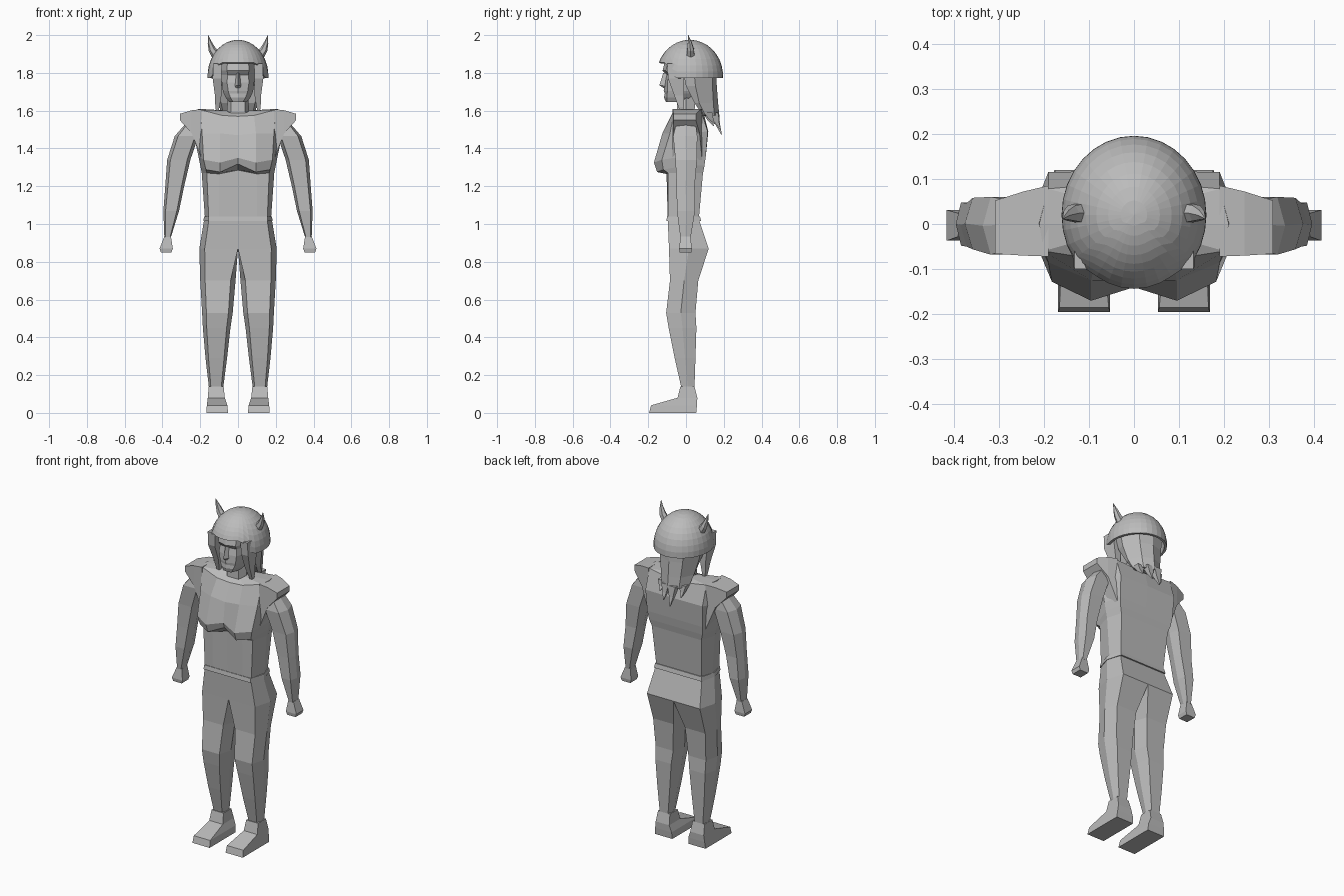
import bpy, bmesh, math

grey = bpy.data.materials.new("plain grey")
grey.diffuse_color = (0.5, 0.5, 0.5, 1)


def finish(name, bm, mirror):
    bmesh.ops.recalc_face_normals(bm, faces=bm.faces[:])
    me = bpy.data.meshes.new(name)
    bm.to_mesh(me)
    bm.free()
    me.materials.append(grey)
    ob = bpy.data.objects.new(name, me)
    bpy.context.collection.objects.link(ob)
    if mirror:
        mod = ob.modifiers.new("mirror", 'MIRROR')
        mod.use_clip = True
        mod.merge_threshold = 0.0005
    return ob


def skin(name, rings, closed=True, mirror=True):
    """Join rings of points with quads; cap both ends. Open rings are halves cut at x = 0."""
    bm = bmesh.new()
    rows = [[bm.verts.new(p) for p in r] for r in rings]
    n = len(rows[0])
    for a, b in zip(rows, rows[1:]):
        for i in range(n if closed else n - 1):
            j = (i + 1) % n
            bm.faces.new((a[i], a[j], b[j], b[i]))
    bm.faces.new(rows[0])
    bm.faces.new(rows[-1])
    return finish(name, bm, mirror)


def six(x0, x1, y0, y1, z, ci=0.14, co=0.14):
    """Six-sided limb section: flat front and back, pointed sides."""
    w, ym = x1 - x0, (y0 + y1) / 2
    a, b = x0 + w * ci, x1 - w * co
    return [(a, y0, z), (b, y0, z), (x1, ym, z), (b, y1, z), (a, y1, z), (x0, ym, z)]


def box(x0, x1, y0, y1, z):
    return [(x0, y0, z), (x1, y0, z), (x1, y1, z), (x0, y1, z)]


def half(x, y0, y1, z, k=0.86):
    """Right half of a six-sided body section."""
    ym = (y0 + y1) / 2
    return [(0, y0, z), (x * k, y0, z), (x, ym, z), (x * k, y1, z), (0, y1, z)]


# Pelvis, legs and feet
skin("pelvis", [half(.178, -.097, .066, 1.03), half(.205, -.09, .12, .87)], closed=False)
skin("leg", [
    six(0, .205, -.09, .12, .87, 0),
    six(.013, .2, -.085, .065, .7),
    six(.028, .19, -.105, .05, .53),
    six(.04, .186, -.092, .055, .45),
    six(.058, .172, -.06, .05, .29),
    six(.078, .154, -.025, .045, .135),
    six(.073, .157, -.04, .055, .07)])
skin("foot", [
    box(.076, .155, -.03, .045, .14),
    box(.07, .16, -.045, .06, .08),
    box(.056, .165, -.185, .058, .04),
    box(.053, .168, -.195, .054, 0)])

# Belt
skin("belt", [half(.183, -.104, .08, 1.015), half(.18, -.1, .074, 1.04)], closed=False)

# Torso with bust, right half mirrored
skin("torso", [
    [(0, -.097, 1.03), (.1, -.097, 1.03), (.155, -.095, 1.03), (.175, 0, 1.03), (.15, .068, 1.03), (0, .068, 1.03)],
    [(0, -.1, 1.285), (.1, -.103, 1.265), (.165, -.095, 1.27), (.192, 0, 1.27), (.165, .09, 1.27), (0, .09, 1.27)],
    [(0, -.13, 1.318), (.095, -.153, 1.275), (.17, -.12, 1.288), (.2, 0, 1.31), (.178, .098, 1.31), (0, .098, 1.31)],
    [(0, -.14, 1.35), (.095, -.17, 1.325), (.182, -.128, 1.34), (.21, 0, 1.36), (.185, .105, 1.36), (0, .105, 1.36)],
    [(0, -.125, 1.47), (.095, -.125, 1.48), (.19, -.085, 1.48), (.235, 0, 1.48), (.19, .115, 1.49), (0, .118, 1.49)],
    [(0, -.08, 1.57), (.085, -.078, 1.575), (.2, -.06, 1.605), (.21, 0, 1.61), (.19, .078, 1.605), (0, .095, 1.58)],
    [(0, -.045, 1.59), (.05, -.045, 1.59), (.06, -.02, 1.6), (.06, 0, 1.6), (.05, .04, 1.6), (0, .05, 1.6)],
], closed=False)

# Flared shoulder guards, built outward along x
skin("shoulder_guard", [
    [(x, y0, zb), (x, y0, zt), (x, y1, zt), (x, y1, zb)] for x, y0, y1, zb, zt in (
        (.19, -.072, .085, 1.34, 1.608),
        (.245, -.07, .072, 1.48, 1.602),
        (.308, -.066, .052, 1.55, 1.583))])

# Arms and closed hands
skin("arm", [
    six(.2, .27, -.05, .05, 1.54),
    six(.21, .335, -.068, .06, 1.465),
    six(.252, .375, -.056, .058, 1.34),
    six(.285, .385, -.05, .046, 1.2),
    six(.312, .395, -.048, .048, 1.07),
    six(.355, .39, -.03, .025, .93)])
skin("hand", [
    box(.355, .39, -.028, .024, .935),
    box(.345, .415, -.037, .031, .87),
    box(.352, .408, -.034, .028, .85)])

# Neck and face
skin("neck", [half(.06, -.05, .045, 1.58, .65), half(.052, -.045, .05, 1.7, .65)], closed=False)


def face(z, yf, xa, ya, xb, yb, back):
    return [(0, yf, z), (xa, ya, z), (xb, yb, z), (xb * .8, back, z), (0, back, z)]


skin("head", [
    face(1.645, -.106, .026, -.1, .045, -.045, -.01),
    face(1.67, -.117, .04, -.102, .066, -.03, .02),
    face(1.69, -.112, .048, -.1, .075, -.02, .06),
    face(1.705, -.118, .052, -.098, .08, -.02, .09),
    face(1.75, -.113, .058, -.098, .086, -.02, .11),
    face(1.79, -.103, .055, -.092, .088, -.02, .12),
    face(1.812, -.124, .058, -.106, .09, -.02, .12),
    face(1.89, -.105, .055, -.09, .085, -.02, .11)], closed=False)
skin("nose", [
    [(0, -.12, 1.8), (.009, -.1, 1.8), (0, -.09, 1.8)],
    [(0, -.141, 1.735), (.018, -.108, 1.73), (0, -.1, 1.73)],
    [(0, -.12, 1.72), (.014, -.108, 1.722), (0, -.1, 1.722)]], closed=False)

# Hair: back fall, its ragged tips and the side locks
skin("back_hair", [
    [(0, .02, 1.83), (.12, -.02, 1.83), (.135, .04, 1.83), (.085, .14, 1.83), (0, .16, 1.83)],
    [(0, .05, 1.73), (.11, .0, 1.73), (.122, .05, 1.73), (.075, .14, 1.73), (0, .163, 1.73)],
    [(0, .06, 1.64), (.09, .045, 1.64), (.102, .07, 1.64), (.065, .145, 1.64), (0, .17, 1.64)],
    [(0, .11, 1.57), (.075, .09, 1.575), (.09, .1, 1.58), (.058, .15, 1.575), (0, .177, 1.57)]], closed=False)
for i, (x, w, y, z) in enumerate(((-.068, .022, .118, 1.52), (-.025, .026, .16, 1.475),
                                  (.022, .024, .155, 1.5), (.066, .024, .125, 1.53))):
    skin(f"hair_tip_{i + 1}", [
        box(x - w, x + w, y - .03, y + .015, 1.59),
        box(x - w * .5, x + w * .5, y - .005, y + .02, (1.58 + z) / 2),
        box(x - .002, x + .002, y + .025, y + .03, z)], mirror=False)
skin("side_lock", [
    box(.085, .132, -.1, -.01, 1.85),
    box(.088, .134, -.095, -.01, 1.77),
    box(.088, .122, -.062, -.01, 1.68),
    box(.098, .12, -.04, -.012, 1.62),
    box(.108, .111, -.022, -.018, 1.565)])

# Helmet: dome shell whose lower rim rises over the face
COLS, ROWS = 32, 9
bm = bmesh.new()
rows = []
for r in range(ROWS):
    row = []
    for c in range(COLS):
        a = 2 * math.pi * c / COLS
        front = -math.sin(a)
        t = min(1, max(0, (front - .5) / .25))
        low = math.asin((1.772 + .083 * t - 1.785) / .19)
        e = low + (math.pi / 2 - low) * r / ROWS
        row.append(bm.verts.new((.161 * math.cos(a) * math.cos(e),
                                 .02 + .176 * math.sin(a) * math.cos(e),
                                 1.785 + .19 * math.sin(e))))
    rows.append(row)
top = bm.verts.new((0, .02, 1.975))
for c in range(COLS):
    d = (c + 1) % COLS
    for a, b in zip(rows, rows[1:]):
        bm.faces.new((a[c], a[d], b[d], b[c]))
    bm.faces.new((rows[-1][c], rows[-1][d], top))
helmet = finish("helmet", bm, False)
shell = helmet.modifiers.new("thickness", 'SOLIDIFY')
shell.thickness = .014
shell.offset = -1

# Curved horns
horn = []
for x, y, z, r in ((.118, .024, 1.895, .024), (.138, .024, 1.925, .02), (.15, .02, 1.96, .012), (.158, .012, 2.0, .001)):
    horn.append([(x + r * .85 * math.cos(k * math.pi / 3), y + r * math.sin(k * math.pi / 3),
                  z - .5 * r * math.cos(k * math.pi / 3)) for k in range(6)])
skin("horn", horn)
